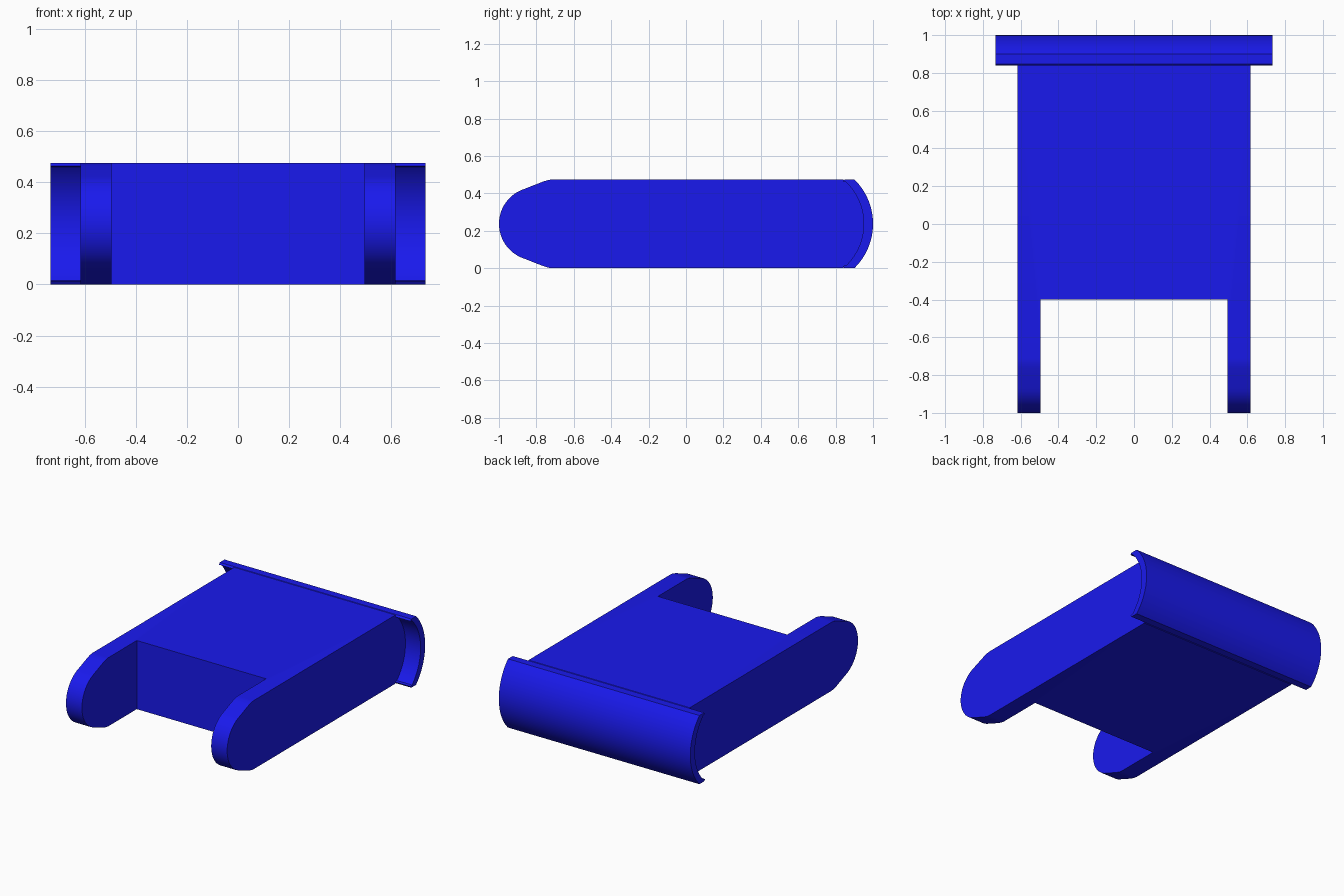
import bpy, bmesh, math

if "Cube" in bpy.data.objects:
    bpy.data.objects.remove(bpy.data.objects["Cube"])

H = 0.475          # overall height
MID = H / 2

mat = bpy.data.materials.new("blue")
mat.diffuse_color = (0.01, 0.01, 0.85, 1)
mat.use_nodes = True
mat.node_tree.nodes["Principled BSDF"].inputs["Base Color"].default_value = mat.diffuse_color


def arc(cy, r, a0, a1, n):
    """Arc points in the y-z plane around (cy, MID), angles in degrees."""
    pts = []
    for i in range(n + 1):
        a = math.radians(a0 + (a1 - a0) * i / n)
        pts.append((cy + r * math.cos(a), MID + r * math.sin(a)))
    return pts


def extrude_x(name, profile, half_width):
    """Extrude a closed y-z profile symmetrically along x."""
    bm = bmesh.new()
    face = bm.faces.new([bm.verts.new((-half_width, y, z)) for y, z in profile])
    res = bmesh.ops.extrude_face_region(bm, geom=[face])
    new = [v for v in res["geom"] if isinstance(v, bmesh.types.BMVert)]
    bmesh.ops.translate(bm, verts=new, vec=(2 * half_width, 0, 0))
    bmesh.ops.recalc_face_normals(bm, faces=bm.faces)
    me = bpy.data.meshes.new(name)
    bm.to_mesh(me)
    bm.free()
    me.materials.append(mat)
    ob = bpy.data.objects.new(name, me)
    bpy.context.collection.objects.link(ob)
    return ob


def activate(ob):
    bpy.ops.object.select_all(action='DESELECT')
    ob.select_set(True)
    bpy.context.view_layer.objects.active = ob


# Inner curve of the end cap, shared by the body's back edge
tip = math.degrees(math.asin(MID / 0.311))
inner = arc(0.639, 0.311, -tip, tip, 24)

# Body with two rounded arms: back curve, top shoulder, round nose, bottom shoulder
shoulder = [(-0.71, H), (-0.735, H - 0.003), (-0.765, H - 0.012)]
nose = arc(-0.804, 0.196, 108, 252, 24)
body = extrude_x("body_with_arms",
                 inner + shoulder + nose + [(y, H - z) for y, z in reversed(shoulder)],
                 0.617)

# Notch between the arms
cutter = extrude_x("notch_cutter", [(-1.2, -0.2), (-0.4, -0.2), (-0.4, 0.7), (-1.2, 0.7)], 0.495)
cutter.hide_render = True
mod = body.modifiers.new("notch", 'BOOLEAN')
mod.operation = 'DIFFERENCE'
mod.solver = 'EXACT'
mod.object = cutter
activate(body)
bpy.ops.object.modifier_apply(modifier=mod.name)
bpy.data.objects.remove(cutter)

# Curved end cap, wider than the body
out_tip = math.degrees(math.asin(MID / 0.332))
outer = arc(0.668, 0.332, -out_tip, out_tip, 24)
lip = [(0.838, H - 0.012)]
cap_inner = [p for p in inner if 0.012 < p[1] < H - 0.012]
cap = extrude_x("end_cap",
                outer + [(0.848, H)] + lip + cap_inner[::-1] + [(0.838, 0.012), (0.848, 0)],
                0.733)

for ob in (body, cap):
    activate(ob)
    bpy.ops.object.shade_smooth_by_angle(angle=math.radians(20))
